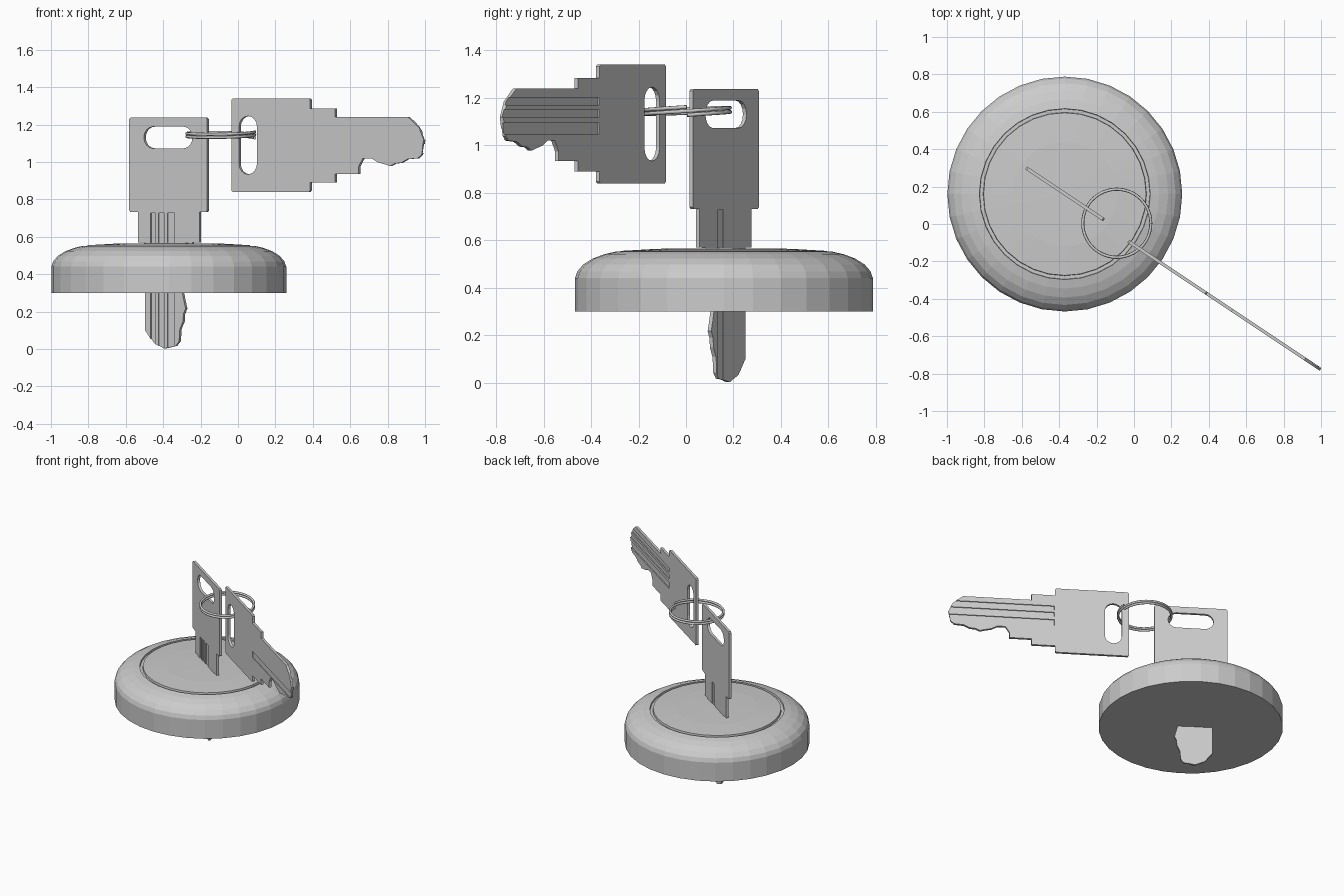
import bpy, bmesh, math
from mathutils import Matrix, Vector

if "Cube" in bpy.data.objects:
    bpy.data.objects.remove(bpy.data.objects["Cube"])


def add_object(name, bm):
    mesh = bpy.data.meshes.new(name)
    bm.to_mesh(mesh)
    bm.free()
    obj = bpy.data.objects.new(name, mesh)
    bpy.context.collection.objects.link(obj)
    return obj


def edge_loop(bm, points):
    verts = [bm.verts.new((s, t, -THICK / 2)) for s, t in points]
    return [bm.edges.new((verts[i - 1], v)) for i, v in enumerate(verts)]


# Round domed cap with a fine ring groove, lathed
profile = [(0, 0.30), (0.628, 0.30), (0.628, 0.44), (0.618, 0.469), (0.593, 0.498),
           (0.553, 0.523), (0.505, 0.541), (0.457, 0.552), (0.455, 0.540),
           (0.437, 0.540), (0.435, 0.555), (0.28, 0.564), (0, 0.567)]
bm = bmesh.new()
pv = [bm.verts.new((r, 0, z)) for r, z in profile]
pe = [bm.edges.new(p) for p in zip(pv, pv[1:])]
bmesh.ops.spin(bm, geom=pv + pe, cent=(0, 0, 0), axis=(0, 0, 1),
               angle=math.tau, steps=32)
bmesh.ops.remove_doubles(bm, verts=bm.verts, dist=0.0005)
bmesh.ops.recalc_face_normals(bm, faces=bm.faces)
cap = add_object("round_cap", bm)
cap.location = (-0.37, 0.16, 0)

# Key blank: s runs from head to tip, t across the blade
THICK = 0.018
outline = [(0.008, 0.25), (0.497, 0.25), (0.505, 0.242), (0.505, 0.195),
           (0.667, 0.195), (0.667, 0.15), (1.135, 0.15), (1.205, 0.095),
           (1.225, 0.05), (1.235, 0.03), (1.22, -0.05), (1.195, -0.07),
           (1.13, -0.075), (1.09, -0.095), (1.05, -0.098), (1.02, -0.112),
           (0.975, -0.10), (0.94, -0.092), (0.90, -0.07), (0.845, -0.07),
           (0.825, -0.10), (0.817, -0.115), (0.817, -0.155), (0.667, -0.155),
           (0.667, -0.20), (0.505, -0.20), (0.505, -0.242), (0.497, -0.25),
           (0.008, -0.25), (0, -0.242), (0, 0.242)]
slot = []
for end, start in ((1, 0), (-1, math.pi)):
    for i in range(9):
        a = start + math.pi * i / 8
        slot.append((0.106 + 0.058 * math.cos(a), end * 0.098 + 0.058 * math.sin(a)))
bm = bmesh.new()
edges = edge_loop(bm, outline) + edge_loop(bm, slot)
bmesh.ops.triangle_fill(bm, use_beauty=True, use_dissolve=False, edges=edges)
ext = bmesh.ops.extrude_face_region(bm, geom=bm.faces[:])
bmesh.ops.translate(bm, vec=(0, 0, THICK),
                    verts=[g for g in ext["geom"] if isinstance(g, bmesh.types.BMVert)])
bmesh.ops.recalc_face_normals(bm, faces=bm.faces)
blank = add_object("upright_key", bm)

# Long blade grooves: three on one face, one on the other
bm = bmesh.new()
for lo, hi, side in ((0.08, 0.112, -1), (0.028, 0.062, -1), (-0.042, 0.005, -1),
                     (-0.063, -0.018, 1)):
    depth = 0.007 if side < 0 else 0.004
    m = (Matrix.Translation((0.91, (lo + hi) / 2, side * (THICK / 2 - depth + 0.02)))
         @ Matrix.Diagonal((0.8, hi - lo, 0.04, 1)))
    bmesh.ops.create_cube(bm, size=1, matrix=m)
cutter = add_object("groove_cutter", bm)
cutter.hide_render = True
mod = blank.modifiers.new("grooves", 'BOOLEAN')
mod.operation = 'DIFFERENCE'
mod.solver = 'EXACT'
mod.object = cutter
bpy.context.view_layer.update()
mesh = bpy.data.meshes.new_from_object(
    blank.evaluated_get(bpy.context.evaluated_depsgraph_get()))
blank.modifiers.clear()
blank.data = mesh
bpy.data.objects.remove(cutter)


# Place the two keys in one vertical direction, one pointing down, one sideways
def place(obj, origin, s_axis, t_axis):
    n = s_axis.cross(t_axis)
    obj.matrix_world = (Matrix.Translation(origin)
                        @ Matrix((s_axis, t_axis, n)).transposed().to_4x4())


along = Vector((0.832, -0.555, 0)).normalized()
up = Vector((0, 0, 1))
place(blank, (-0.3685, 0.161, 1.237), -up, -along)
side_key = bpy.data.objects.new("sideways_key", mesh)
bpy.context.collection.objects.link(side_key)
place(side_key, (-0.03, -0.092, 1.09), along, up)

# Split ring: two turns of thin wire, slightly tilted
curve = bpy.data.curves.new("split_ring", 'CURVE')
curve.dimensions = '3D'
curve.bevel_depth = 0.008
curve.bevel_resolution = 2
curve.use_fill_caps = True
spline = curve.splines.new('POLY')
steps = 96
spline.points.add(steps)
for i, p in enumerate(spline.points):
    a = 2 * math.tau * i / steps
    p.co = (0.182 * math.cos(a), 0.182 * math.sin(a), 0.034 * (i / steps - 0.5), 1)
ring = bpy.data.objects.new("split_ring", curve)
bpy.context.collection.objects.link(ring)
ring.location = (-0.092, 0.004, 1.145)
ring.rotation_euler = (0.05, 0, 0)
